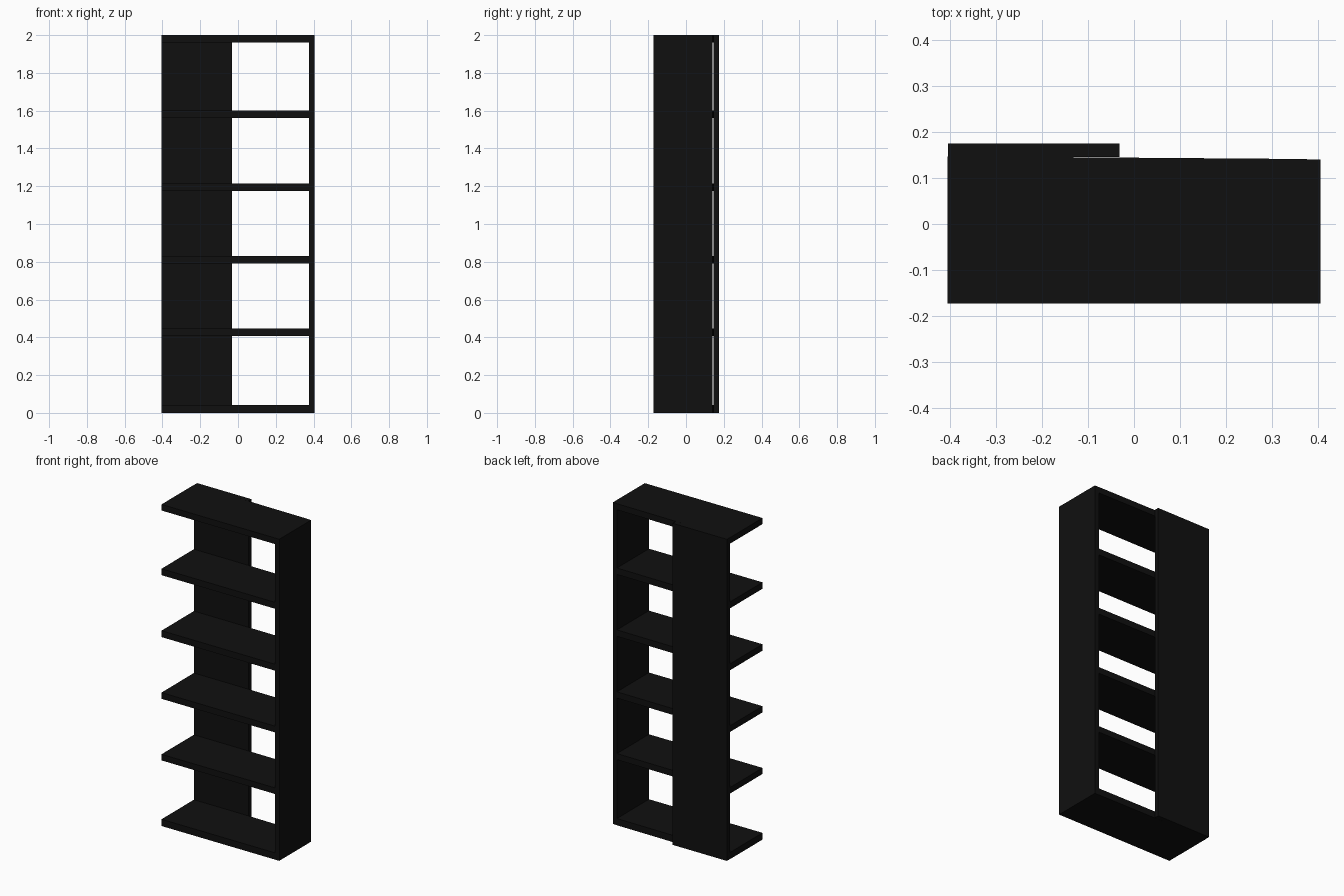
import bpy

if "Cube" in bpy.data.objects:
    bpy.data.objects.remove(bpy.data.objects["Cube"])

black = bpy.data.materials.new("black_lacquer")
black.diffuse_color = (0.005, 0.005, 0.005, 1)
black.use_nodes = True
black.node_tree.nodes["Principled BSDF"].inputs["Base Color"].default_value = black.diffuse_color


def prism(name, outline, z0, z1):
    """Extrude a counter-clockwise plan outline from z0 to z1."""
    n = len(outline)
    verts = [(x, y, z) for z in (z0, z1) for x, y in outline]
    faces = [tuple(reversed(range(n))), tuple(range(n, 2 * n))]
    faces += [(i, (i + 1) % n, (i + 1) % n + n, i + n) for i in range(n)]
    mesh = bpy.data.meshes.new(name)
    mesh.from_pydata(verts, [], faces)
    mesh.materials.append(black)
    obj = bpy.data.objects.new(name, mesh)
    bpy.context.collection.objects.link(obj)
    return obj


def rect(x0, x1, y0, y1):
    return [(x0, y0), (x1, y0), (x1, y1), (x0, y1)]


FRONT, SIDE_X = -0.173, 0.376

# Shelves: open at the left end, rear edge slightly tapered
shelf_plan = [(-0.405, FRONT), (SIDE_X, FRONT), (SIDE_X, 0.141), (-0.405, 0.147)]
shelf_levels = [(0.0, 0.042), (0.408, 0.446), (0.791, 0.83),
                (1.175, 1.215), (1.56, 1.6), (1.962, 2.0)]
for i, (z0, z1) in enumerate(shelf_levels):
    prism(f"shelf_{i + 1}", shelf_plan, z0, z1)

# Full-height side on the right
prism("right_side", rect(SIDE_X, 0.405, FRONT, 0.14), 0, 2)

# Half-width back panel behind the shelves
prism("back_panel", rect(-0.404, -0.031, 0.145, 0.175), 0, 2)
